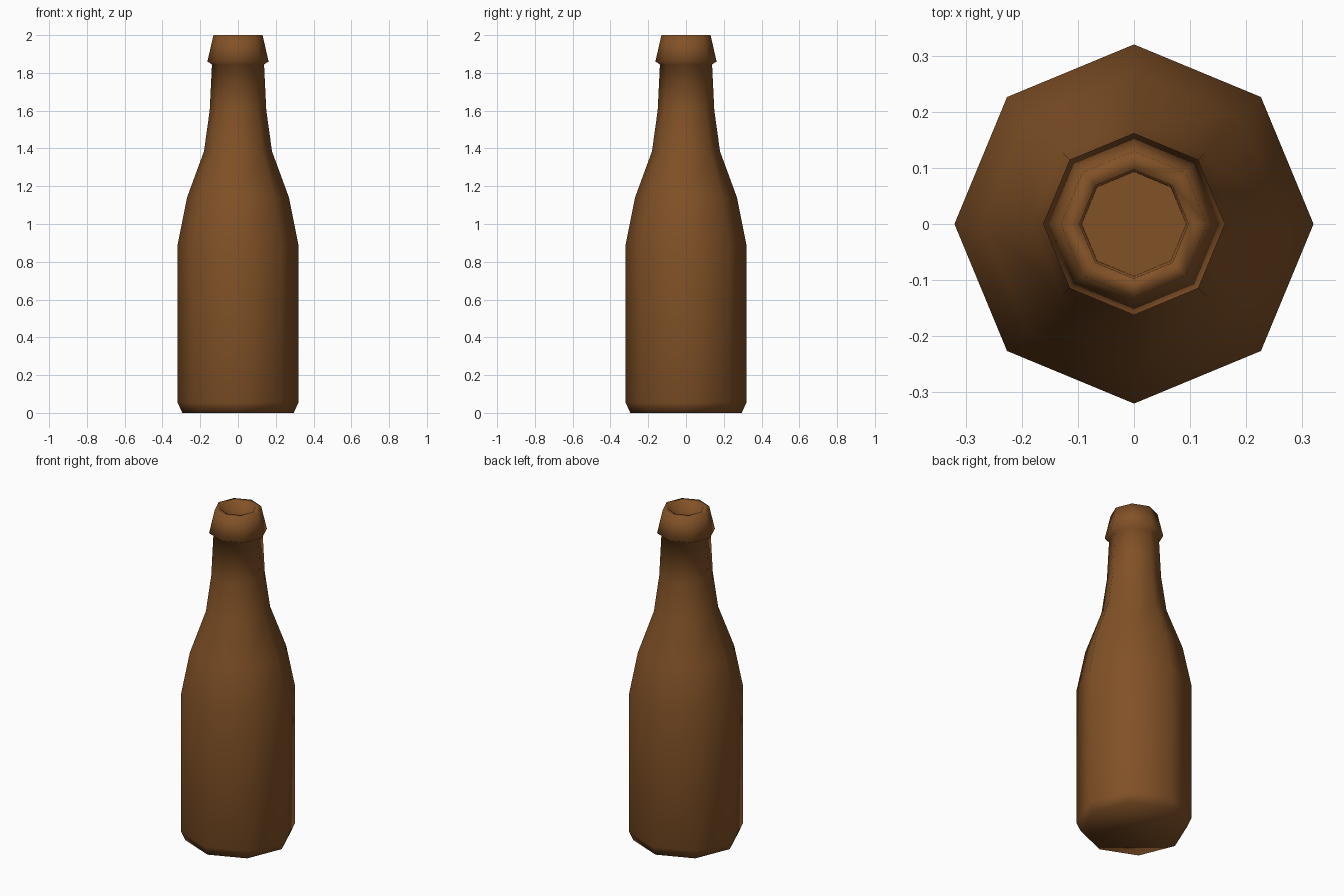
import bpy, bmesh
from math import cos, sin, tau

default = bpy.data.objects.get("Cube")
if default:
    bpy.data.objects.remove(default, do_unlink=True)

SIDES = 8

# Brown glass
glass = bpy.data.materials.new("brown glass")
glass.use_nodes = True
colour = (0.22, 0.083, 0.02, 1)
glass.diffuse_color = colour
glass.node_tree.nodes["Principled BSDF"].inputs["Base Color"].default_value = colour

# Radius and height: base, body, shoulder, neck, lip, then down inside the mouth
profile = [(0.295, 0), (0.32, 0.055), (0.32, 0.89), (0.27, 1.14),
           (0.18, 1.385), (0.15, 1.6), (0.138, 1.845), (0.162, 1.86),
           (0.13, 2), (0.097, 2), (0.093, 1.87)]

bm = bmesh.new()
rings = [[bm.verts.new((r * cos(tau * i / SIDES), r * sin(tau * i / SIDES), z))
          for i in range(SIDES)] for r, z in profile]

# Walls
for low, high in zip(rings, rings[1:]):
    for i in range(SIDES):
        j = (i + 1) % SIDES
        bm.faces.new((low[i], low[j], high[j], high[i]))
for face in bm.faces:
    face.smooth = True

# Underside, and the flat stop inside the mouth
underside = bm.faces.new(rings[0][::-1])
underside.smooth = True
bm.faces.new(rings[-1])

mesh = bpy.data.meshes.new("bottle")
bm.to_mesh(mesh)
bm.free()
mesh.materials.append(glass)
bottle = bpy.data.objects.new("bottle", mesh)
bpy.context.collection.objects.link(bottle)
